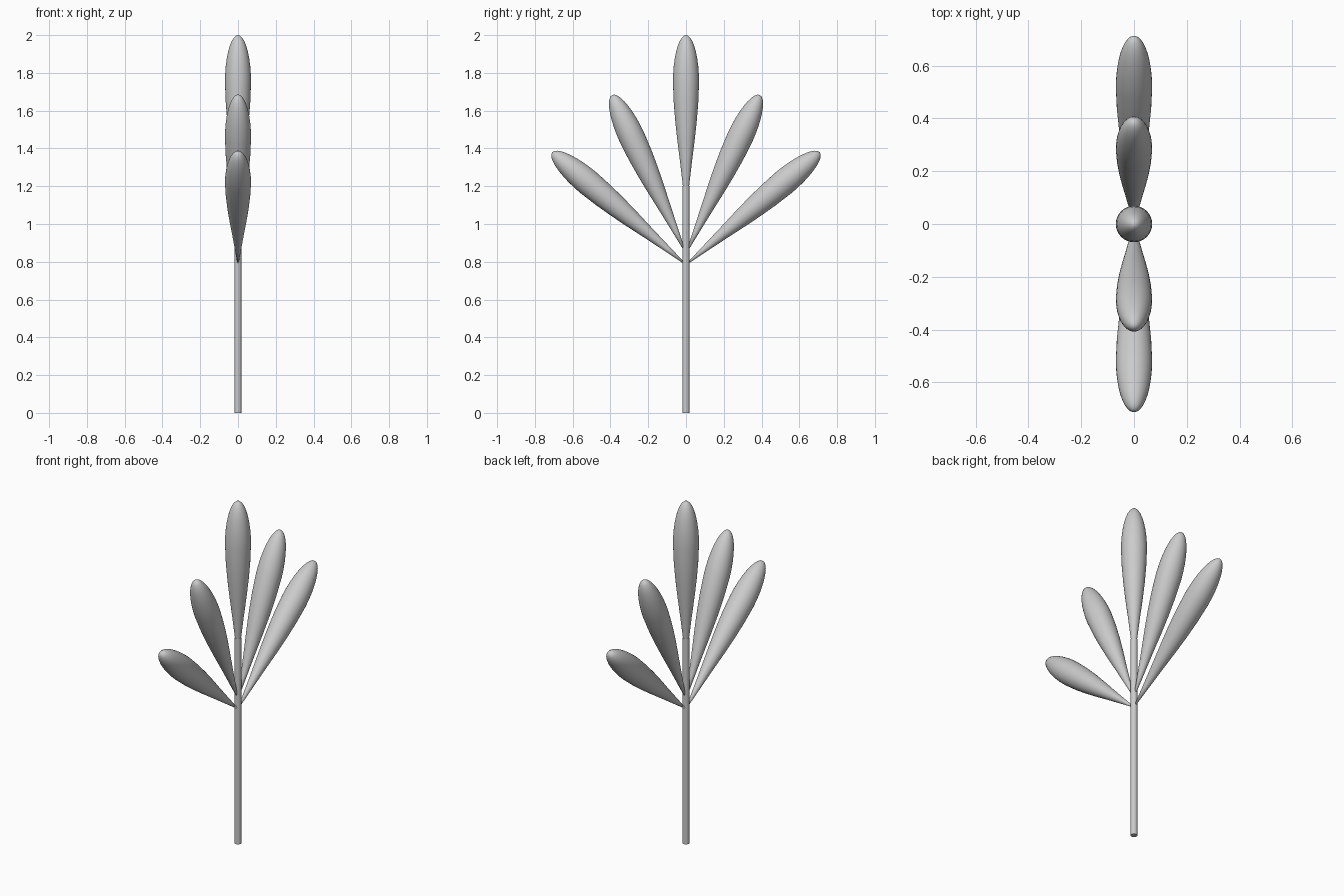
import bpy, bmesh, math
from mathutils import Matrix

if "Cube" in bpy.data.objects:
    bpy.data.objects.remove(bpy.data.objects["Cube"])

# leaf profile: distance along axis, radius
TAPER = [(0.0, 0.002), (0.13, 0.017), (0.25, 0.031), (0.37, 0.046),
         (0.47, 0.057), (0.57, 0.065), (0.675, 0.069)]
CAP_START, CAP_LEN, R = 0.675, 0.25, 0.069
SIDES = 32


def leaf(name, base_z, tilt):
    """Club-shaped leaf, turned from +z towards +y by tilt degrees."""
    prof = TAPER + [(CAP_START + CAP_LEN * math.sin(a), R * math.cos(a))
                    for a in (math.radians(d) for d in range(10, 90, 10))]
    bm = bmesh.new()
    rings = [[bm.verts.new((r * math.cos(2 * math.pi * i / SIDES),
                            r * math.sin(2 * math.pi * i / SIDES), z))
              for i in range(SIDES)] for z, r in prof]
    for a, b in zip(rings, rings[1:]):
        for i in range(SIDES):
            j = (i + 1) % SIDES
            bm.faces.new((a[i], a[j], b[j], b[i]))
    bm.faces.new(rings[0][::-1])
    tip = bm.verts.new((0, 0, CAP_START + CAP_LEN))
    for i in range(SIDES):
        bm.faces.new((rings[-1][i], rings[-1][(i + 1) % SIDES], tip))
    for f in bm.faces:
        f.smooth = True
    me = bpy.data.meshes.new(name)
    bm.to_mesh(me)
    bm.free()
    ob = bpy.data.objects.new(name, me)
    ob.matrix_world = (Matrix.Translation((0, 0, base_z))
                       @ Matrix.Rotation(math.radians(-tilt), 4, 'X'))
    bpy.context.collection.objects.link(ob)


# stem
bpy.ops.mesh.primitive_cylinder_add(vertices=24, radius=0.018, depth=1.2,
                                    location=(0, 0, 0.6))
bpy.context.object.name = "stem"
bpy.ops.object.shade_smooth_by_angle()

# leaves: one upright, two mirrored pairs
leaf("top_leaf", 1.075, 0)
for side, s in (("left", -1), ("right", 1)):
    leaf("inner_leaf_" + side, 0.845, 25 * s)
    leaf("outer_leaf_" + side, 0.785, 50 * s)
